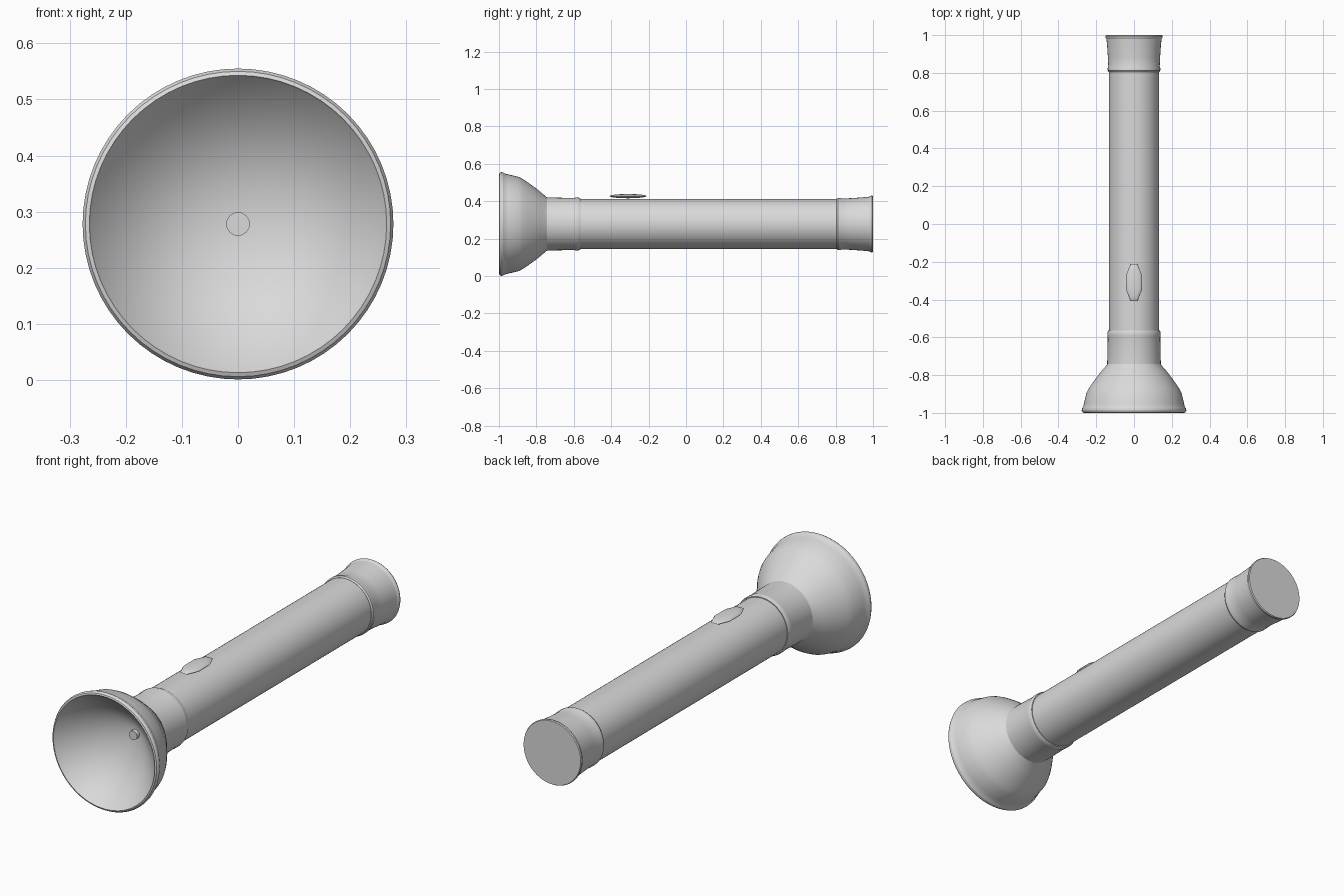
import bpy, bmesh, math
from mathutils import Matrix

if "Cube" in bpy.data.objects:
    bpy.data.objects.remove(bpy.data.objects["Cube"])

AXIS_Z = 0.278
SIDES = 64

grey = bpy.data.materials.new("light_grey")
grey.diffuse_color = (0.7, 0.7, 0.7, 1)
grey.use_nodes = True
grey.node_tree.nodes["Principled BSDF"].inputs["Base Color"].default_value = grey.diffuse_color


def finish(name, bm, angle):
    bmesh.ops.recalc_face_normals(bm, faces=bm.faces[:])
    mesh = bpy.data.meshes.new(name)
    bm.to_mesh(mesh)
    bm.free()
    mesh.materials.append(grey)
    obj = bpy.data.objects.new(name, mesh)
    bpy.context.collection.objects.link(obj)
    bpy.ops.object.select_all(action='DESELECT')
    obj.select_set(True)
    bpy.context.view_layer.objects.active = obj
    bpy.ops.object.shade_smooth_by_angle(angle=math.radians(angle))
    return obj


def lathe(name, profile, sides=SIDES, angle=25):
    """Spin (radius, y) points about the long axis; radius 0 closes an end."""
    bm = bmesh.new()
    rings = []
    for r, y in profile:
        n = 1 if r == 0 else sides
        rings.append([bm.verts.new((r * math.cos(2 * math.pi * i / sides), y,
                                    AXIS_Z + r * math.sin(2 * math.pi * i / sides)))
                      for i in range(n)])
    for a, b in zip(rings, rings[1:]):
        for i in range(sides):
            j = (i + 1) % sides
            quad = [a[i % len(a)], a[j % len(a)], b[j % len(b)], b[i % len(b)]]
            bm.faces.new(list(dict.fromkeys(quad)))
    return finish(name, bm, angle)


# Flared head with rim, inner reflector cone and neck collar
lathe("head", [
    (0, -0.745), (0.262, -0.995), (0.265, -1.0), (0.272, -0.997),
    (0.277, -0.988), (0.276, -0.978), (0.268, -0.965), (0.265, -0.95),
    (0.252, -0.895), (0.240, -0.872), (0.222, -0.845), (0.197, -0.81),
    (0.172, -0.778), (0.147, -0.75), (0.142, -0.742), (0.139, -0.60),
    (0.141, -0.59), (0.141, -0.575), (0.137, -0.565), (0, -0.565)])

# Small bulb at the bottom of the reflector
lathe("bulb", [(0, -0.785), (0.021, -0.785), (0.021, -0.745), (0, -0.745)], 32)

# Straight barrel
lathe("barrel", [(0, -0.57), (0.133, -0.57), (0.133, 0.82), (0, 0.82)])

# Flared tail cap with a ridge at its front
lathe("tail_cap", [
    (0, 0.805), (0.134, 0.805), (0.139, 0.812), (0.139, 0.826),
    (0.136, 0.834), (0.138, 0.88), (0.142, 0.94), (0.146, 0.98),
    (0.151, 0.988), (0.152, 0.995), (0.149, 1.0), (0, 1.0)])

# Faceted oval switch button
bm = bmesh.new()
bmesh.ops.create_uvsphere(bm, u_segments=8, v_segments=8, radius=1)
bm.transform(Matrix.Translation((0, -0.31, 0.427))
             @ Matrix.Diagonal((0.045, 0.107, 0.0115, 1))
             @ Matrix.Rotation(math.pi / 8, 4, 'Z'))
finish("switch_button", bm, 30)
